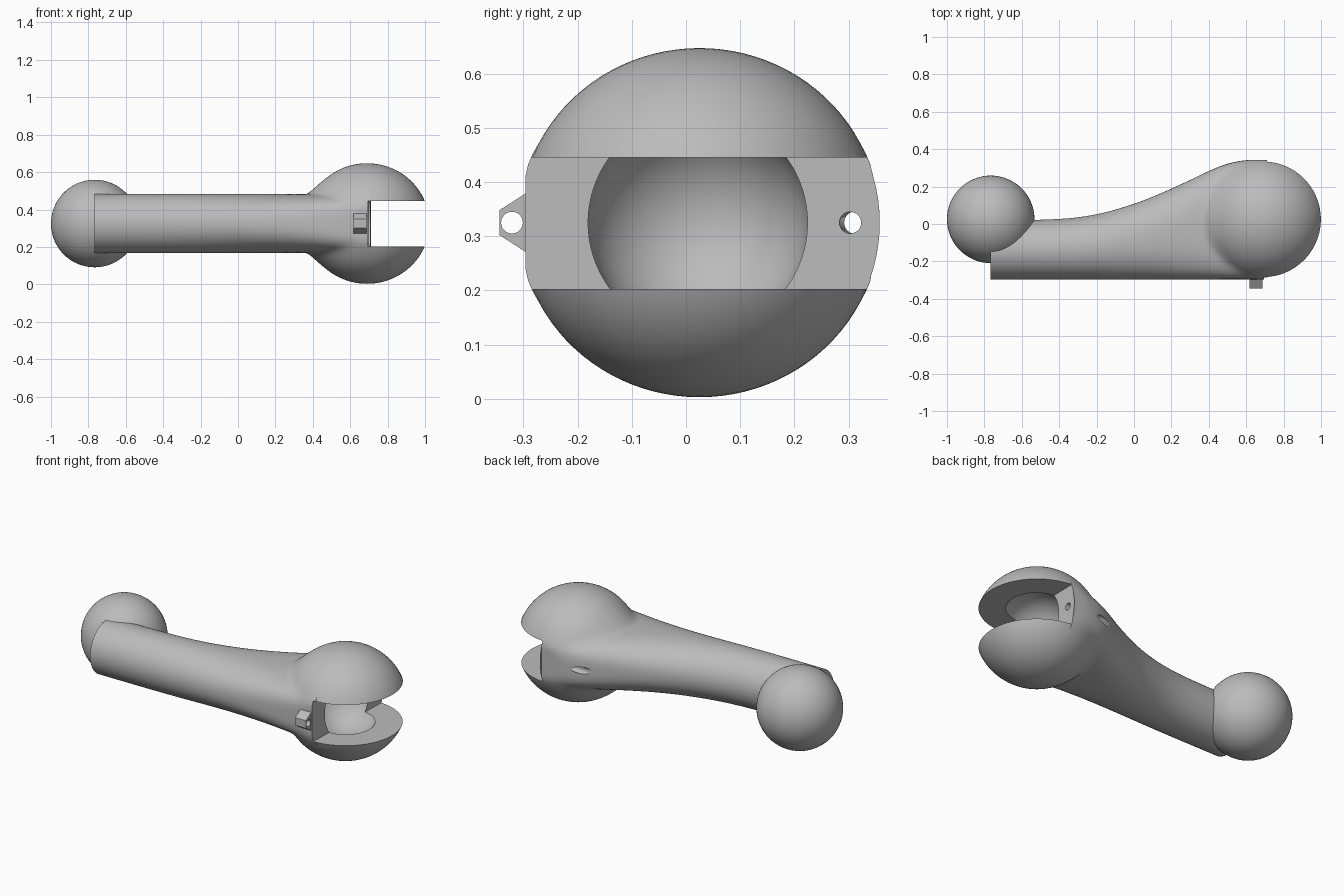
import bpy, bmesh, math
from mathutils import Matrix, Vector

cube = bpy.data.objects.get("Cube")
if cube:
    bpy.data.objects.remove(cube, do_unlink=True)

MID = 0.325                      # height of the long axis
HEAD = Vector((0.69, 0.025, MID))  # centre of the socket head
HEAD_R, HEAD_RZ = 0.333, 0.322
TUBE_R = 0.158
FRONT = -0.296
END_X = 0.71
# back edge of the arm: (x, y)
BACK = [(-0.766, 0.02), (-0.4, 0.027), (-0.2, 0.052), (0.0, 0.108), (0.15, 0.167),
        (0.3, 0.235), (0.4, 0.283), (0.5, 0.322), (0.6, 0.341), (0.72, 0.343)]

grey = bpy.data.materials.new("plain grey")
grey.use_nodes = True
COLOUR = (0.5, 0.5, 0.5, 1)
grey.diffuse_color = COLOUR
grey.node_tree.nodes["Principled BSDF"].inputs["Base Color"].default_value = COLOUR


def make(name, bm):
    bmesh.ops.recalc_face_normals(bm, faces=bm.faces)
    mesh = bpy.data.meshes.new(name)
    bm.to_mesh(mesh)
    bm.free()
    mesh.materials.append(grey)
    obj = bpy.data.objects.new(name, mesh)
    bpy.context.collection.objects.link(obj)
    return obj


def ball(name, centre, radius):
    bm = bmesh.new()
    bmesh.ops.create_uvsphere(bm, u_segments=64, v_segments=40, radius=radius,
                              matrix=Matrix.Translation(centre))
    return make(name, bm)


def rod(name, centre, radius, length, turn=0):
    """Cylinder along x, optionally turned about z."""
    bm = bmesh.new()
    m = Matrix.Translation(centre) @ Matrix.Rotation(turn, 4, 'Z') @ Matrix.Rotation(math.pi / 2, 4, 'Y')
    bmesh.ops.create_cone(bm, cap_ends=True, segments=32, radius1=radius, radius2=radius,
                          depth=length, matrix=m)
    return make(name, bm)


def prism(name, outline, place, offset):
    """Extrude a flat outline by offset; place maps 2D to 3D."""
    bm = bmesh.new()
    face = bm.faces.new([bm.verts.new(place(u, v)) for u, v in outline])
    ext = bmesh.ops.extrude_face_region(bm, geom=[face])
    bmesh.ops.translate(bm, vec=offset, verts=[g for g in ext["geom"] if isinstance(g, bmesh.types.BMVert)])
    return make(name, bm)


def select(obj):
    bpy.ops.object.select_all(action='DESELECT')
    obj.select_set(True)
    bpy.context.view_layer.objects.active = obj


def cut(obj, cutter):
    select(obj)
    mod = obj.modifiers.new("cut", 'BOOLEAN')
    mod.operation, mod.solver, mod.object = 'DIFFERENCE', 'EXACT', cutter
    bpy.ops.object.modifier_apply(modifier=mod.name)
    bpy.data.objects.remove(cutter, do_unlink=True)


def smooth(obj, angle=35):
    select(obj)
    bpy.ops.object.shade_smooth_by_angle(angle=math.radians(angle))


def back_edge(x):
    """Smooth curve through the back edge points."""
    i = max(j for j in range(len(BACK) - 1) if BACK[j][0] <= x + 1e-9)

    def slope(j):
        a, b = BACK[max(j - 1, 0)], BACK[min(j + 1, len(BACK) - 1)]
        return 0 if j in (0, len(BACK) - 1) else (b[1] - a[1]) / (b[0] - a[0])
    (x0, y0), (x1, y1) = BACK[i], BACK[i + 1]
    w = x1 - x0
    t = (x - x0) / w
    s = t * t * (3 - 2 * t)
    return y0 + (y1 - y0) * s + w * t * (1 - t) * (slope(i) * (1 - t) - slope(i + 1) * t)


def head_reach(x, cy, c, s):
    """Distance from the section centre to the head surface."""
    k = 1 - ((x - HEAD.x) / HEAD_R) ** 2
    if k <= 0:
        return 0
    d = cy - HEAD.y
    a = (c / HEAD_R) ** 2 + (s / HEAD_RZ) ** 2
    b = c * d / HEAD_R ** 2
    disc = b * b - a * ((d / HEAD_R) ** 2 - k)
    return max(0, (-b + math.sqrt(disc)) / a) if disc > 0 else 0


def reach(x, cy, half, c, s):
    """Arm section blended into the head."""
    t = (x - BACK[0][0]) / (END_X - BACK[0][0])
    n = 2 + 3.5 * t ** 5
    arm = (abs(c / half) ** n + abs(s / TUBE_R) ** n) ** (-1 / n)
    head = head_reach(x, cy, c, s)
    blend = 0.1 * s * s + 1e-6
    h = max(blend - abs(arm - head), 0) / blend
    r = max(arm, head) + h * h * blend / 4
    return min(r, half / max(abs(c), 1e-6))


# arm and head: one loft along x
SEG, STEPS, CAP = 96, 90, 24
bm = bmesh.new()
rings = []
angles = [math.tau * j / SEG for j in range(SEG)]
for i in range(STEPS + 1):
    x = BACK[0][0] + (END_X - BACK[0][0]) * i / STEPS
    y1 = back_edge(x)
    cy, half = (FRONT + y1) / 2, (y1 - FRONT) / 2
    rings.append((x, cy, [reach(x, cy, half, math.cos(a), math.sin(a)) for a in angles]))
start = math.asin((END_X + 0.0005 - HEAD.x) / HEAD_R)
for i in range(CAP):
    x = HEAD.x + HEAD_R * math.sin(start + (math.pi / 2 - start) * i / CAP)
    rings.append((x, HEAD.y, [head_reach(x, HEAD.y, math.cos(a), math.sin(a)) for a in angles]))
loops = [[bm.verts.new((x, cy + r * math.cos(a), MID + r * math.sin(a)))
          for r, a in zip(radii, angles)] for x, cy, radii in rings]
for a, b in zip(loops, loops[1:]):
    for j in range(SEG):
        k = (j + 1) % SEG
        bm.faces.new((a[j], a[k], b[k], b[j]))
bm.faces.new(loops[0])
bm.faces.new(loops[-1])
arm = make("arm_with_socket_head", bm)

# slot, ball socket and bolt hole
slot = [(0.689, -0.5), (1.2, -0.5), (1.2, 0.5), (0.715, 0.5)]
cut(arm, prism("slot_cutter", slot, lambda u, v: (u, v, 0.203), (0, 0, 0.242)))
cut(arm, ball("socket_cutter", (HEAD.x, 0.022, MID), 0.203))
cut(arm, rod("bolt_hole_cutter", (0.58, 0.307, MID), 0.02, 0.5, -0.03))
smooth(arm)

# joint ball at the other end
smooth(ball("joint_ball", (-0.766, 0.025, MID), 0.234))

# small lug with a bolt hole on the front
profile = [(-0.26, -0.077), (-0.344, -0.023), (-0.344, 0.023), (-0.26, 0.077)]
lug = prism("bolt_lug", profile, lambda u, v: (0.617, u, MID + v), (0.071, 0, 0))
cut(lug, rod("lug_hole_cutter", (0.65, -0.321, MID), 0.02, 0.3))
smooth(lug)
